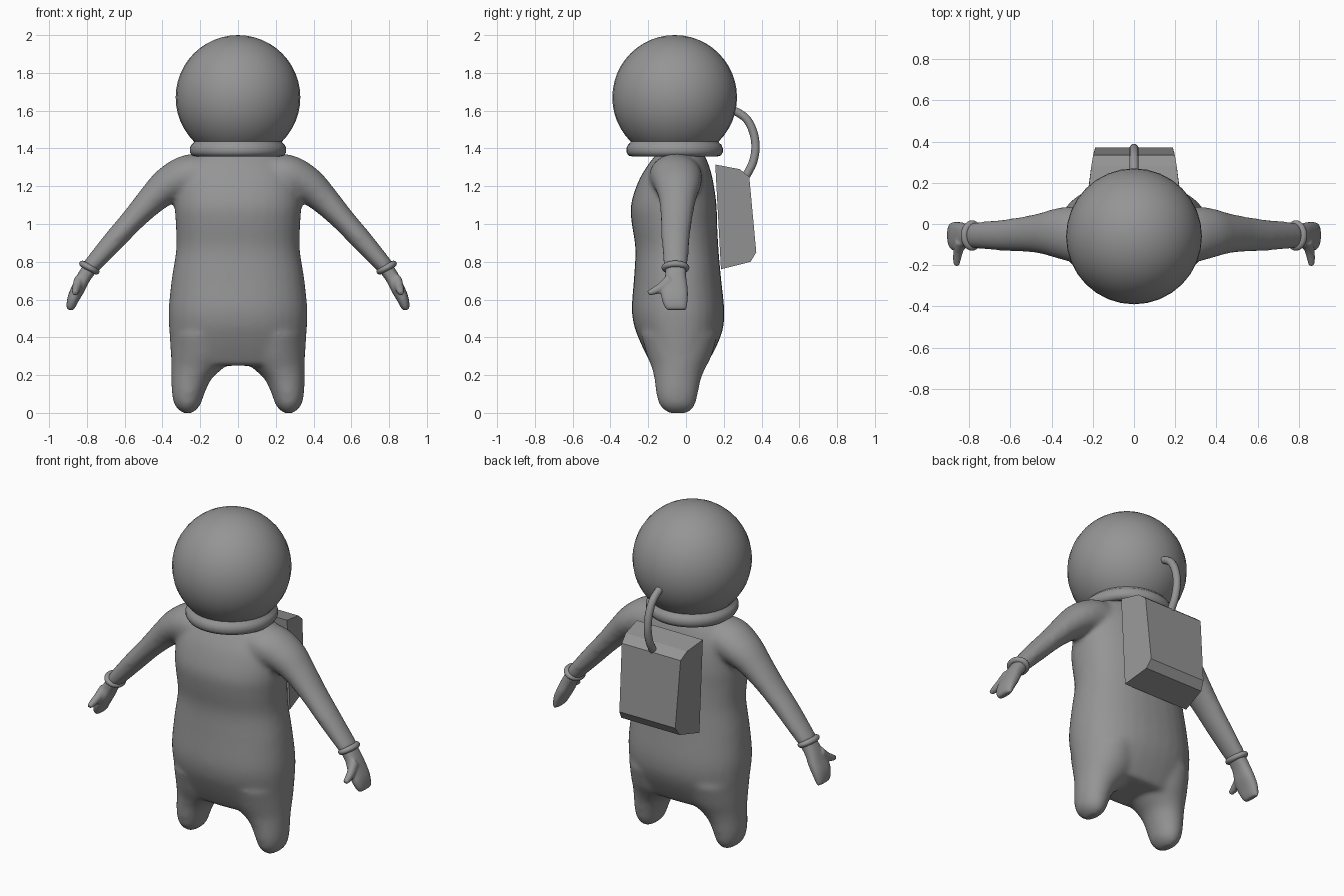
import bpy, bmesh, math
from mathutils import Vector

if "Cube" in bpy.data.objects:
    bpy.data.objects.remove(bpy.data.objects["Cube"])

grey = bpy.data.materials.new("suit_grey")
grey.diffuse_color = (0.3, 0.3, 0.3, 1)
grey.use_nodes = True
grey.node_tree.nodes["Principled BSDF"].inputs["Base Color"].default_value = grey.diffuse_color


def finish(ob, name, smooth=True):
    ob.name = name
    ob.data.materials.append(grey)
    if smooth:
        bpy.ops.object.select_all(action='DESELECT')
        ob.select_set(True)
        bpy.context.view_layer.objects.active = ob
        bpy.ops.object.shade_smooth_by_angle(angle=math.radians(50))
    return ob


def from_bmesh(bm, name, smooth=True):
    bmesh.ops.recalc_face_normals(bm, faces=bm.faces)
    me = bpy.data.meshes.new(name)
    bm.to_mesh(me)
    bm.free()
    ob = bpy.data.objects.new(name, me)
    bpy.context.collection.objects.link(ob)
    return finish(ob, name, smooth)


def spline(rows, steps):
    """Catmull-Rom interpolation of whole rows."""
    out = []
    for i in range(len(rows) - 1):
        a, b, c, d = (rows[max(0, min(len(rows) - 1, i + k))] for k in (-1, 0, 1, 2))
        for s in range(steps):
            t = s / steps
            out.append([0.5 * (2 * q + (r - p) * t + (2 * p - 5 * q + 4 * r - w) * t * t
                               + (3 * q - p - 3 * r + w) * t ** 3)
                        for p, q, r, w in zip(a, b, c, d)])
    return out + [list(rows[-1])]


def loft(bm, rows, axis=None, side=1, power=2.0, steps=4, n=32):
    """Skin elliptical rings (x, y, z, radius_u, radius_v); side=-1 mirrors in x."""
    rows = spline(rows, steps) if steps > 1 else rows
    rings = []
    for i, (x, y, z, ru, rv) in enumerate(rows):
        a, b = rows[max(i - 1, 0)], rows[min(i + 1, len(rows) - 1)]
        t = Vector(axis) if axis else Vector((b[0] - a[0], 0, b[2] - a[2]))
        t.normalize()
        u = t.cross(Vector((0, 1, 0))).normalized()
        v = u.cross(t)
        ring = []
        for k in range(n):
            c, s = math.cos(2 * math.pi * k / n), math.sin(2 * math.pi * k / n)
            c = math.copysign(abs(c) ** (2 / power), c)
            s = math.copysign(abs(s) ** (2 / power), s)
            p = Vector((x, y, z)) + u * ru * c + v * rv * s
            ring.append(bm.verts.new((p.x * side, p.y, p.z)))
        rings.append(ring)
    faces = [bm.faces.new((r[k], r[(k + 1) % n], q[(k + 1) % n], q[k]))
             for r, q in zip(rings, rings[1:]) for k in range(n)]
    faces += [bm.faces.new(rings[0]), bm.faces.new(rings[-1])]
    bmesh.ops.recalc_face_normals(bm, faces=faces)


def blend(ob, voxel, iterations):
    """Fuse overlapping shells into one soft skin."""
    m = ob.modifiers.new("fuse", 'REMESH')
    m.mode, m.voxel_size, m.use_smooth_shade = 'VOXEL', voxel, True
    s = ob.modifiers.new("soften", 'SMOOTH')
    s.factor, s.iterations = 0.5, iterations


def span(z, x0, x1, y0, y1):
    """Horizontal section from its x and y limits."""
    return ((x0 + x1) / 2, (y0 + y1) / 2, z, (x1 - x0) / 2, (y1 - y0) / 2)


UP = (0, 0, 1)

# Body: torso, legs and arms fused together
torso = [(1.40, .20, -.12, .06), (1.36, .24, -.165, .10), (1.30, .29, -.21, .125),
         (1.22, .325, -.255, .145), (1.10, .335, -.292, .162), (1.0, .33, -.287, .165),
         (.87, .327, -.268, .172), (.72, .35, -.275, .185), (.56, .367, -.287, .202),
         (.47, .366, -.277, .20), (.40, .362, -.253, .182), (.32, .357, -.217, .145),
         (.25, .34, -.18, .105)]
leg = [(.42, .02, .355, -.24, .17), (.30, .03, .355, -.205, .135), (.24, .075, .353, -.182, .105),
       (.18, .14, .352, -.168, .08), (.10, .178, .35, -.158, .063), (.04, .20, .335, -.14, .048),
       (.008, .23, .305, -.108, .022), (-.003, .25, .285, -.085, 0)]
arm = [(.10, -.06, 1.26, .10, .12), (.25, -.055, 1.255, .115, .14), (.36, -.045, 1.21, .10, .125),
       (.45, -.045, 1.135, .08, .10), (.55, -.05, 1.03, .064, .085), (.65, -.055, .92, .058, .076),
       (.73, -.055, .83, .051, .069), (.79, -.055, .762, .045, .064)]
bm = bmesh.new()
loft(bm, [span(z, -w, w, a, b) for z, w, a, b in torso], UP, power=2.25)
for side in (1, -1):
    loft(bm, [span(*r) for r in leg], UP, side)
    loft(bm, arm, None, side)
blend(from_bmesh(bm, "body"), 0.013, 16)

# Hands with thumbs, and wrist cuffs
hand = [(.77, -.055, .785, .04, .055), (.815, -.055, .72, .037, .056), (.845, -.06, .66, .036, .069),
        (.87, -.06, .61, .032, .07), (.885, -.055, .565, .024, .06), (.889, -.05, .545, .015, .05)]
thumb = [(.84, -.08, .70, .03, .04), (.853, -.13, .665, .024, .027),
         (.86, -.17, .645, .02, .02), (.862, -.20, .633, .014, .014)]
for side, label in ((1, "left"), (-1, "right")):
    bm = bmesh.new()
    loft(bm, hand, None, side, power=2.5)
    loft(bm, thumb, (0, -.85, -.45), side)
    blend(from_bmesh(bm, label + "_hand"), 0.007, 6)
    bpy.ops.mesh.primitive_torus_add(major_segments=32, minor_segments=12, major_radius=.042,
                                     minor_radius=.017, location=(.787 * side, -.056, .769),
                                     rotation=(0, -.5 * side, 0))
    cuff = bpy.context.object
    cuff.scale = (1, 1.25, 1)
    finish(cuff, label + "_cuff")

# Helmet and its collar ring
bpy.ops.mesh.primitive_uv_sphere_add(segments=32, ring_count=24, radius=.33, location=(0, -.06, 1.67))
finish(bpy.context.object, "helmet")
collar = [(.10, 1.385), (.19, 1.37), (.222, 1.357), (.244, 1.362), (.255, 1.38), (.255, 1.402),
          (.247, 1.42), (.235, 1.43), (.229, 1.445), (.235, 1.46), (.22, 1.47)]
bm = bmesh.new()
loft(bm, [(0, -.06, z, r, r) for r, z in collar], UP, steps=1, n=48)
from_bmesh(bm, "collar")

# Backpack: side outline (y, z, half width) bridged across x
outline = [(.155, 1.315, .222), (.285, 1.29, .207), (.335, 1.25, .198),
           (.372, .85, .188), (.342, .80, .197), (.185, .76, .22)]
bm = bmesh.new()
ends = [[bm.verts.new((s * w, y, z)) for y, z, w in outline] for s in (-1, 1)]
for e in ends:
    bm.faces.new(e)
for k in range(6):
    j = (k + 1) % 6
    bm.faces.new((ends[0][k], ends[0][j], ends[1][j], ends[1][k]))
from_bmesh(bm, "backpack", smooth=False)

# Air hose from helmet to backpack
path = [(.23, 1.605), (.275, 1.59), (.325, 1.55), (.358, 1.48), (.368, 1.40), (.352, 1.32), (.315, 1.25)]
pts = spline(path, 5)
bm = bmesh.new()
rings = []
for i, (y, z) in enumerate(pts):
    a, b = pts[max(i - 1, 0)], pts[min(i + 1, len(pts) - 1)]
    nrm = Vector((0, a[1] - b[1], b[0] - a[0])).normalized()
    rings.append([bm.verts.new(Vector((0, y, z)) + .022 * (nrm * math.cos(k * math.pi / 6)
                  + Vector((1, 0, 0)) * math.sin(k * math.pi / 6))) for k in range(12)])
for r, q in zip(rings, rings[1:]):
    for k in range(12):
        bm.faces.new((r[k], r[(k + 1) % 12], q[(k + 1) % 12], q[k]))
for r in (rings[0], rings[-1]):
    bm.faces.new(r)
from_bmesh(bm, "air_hose")
